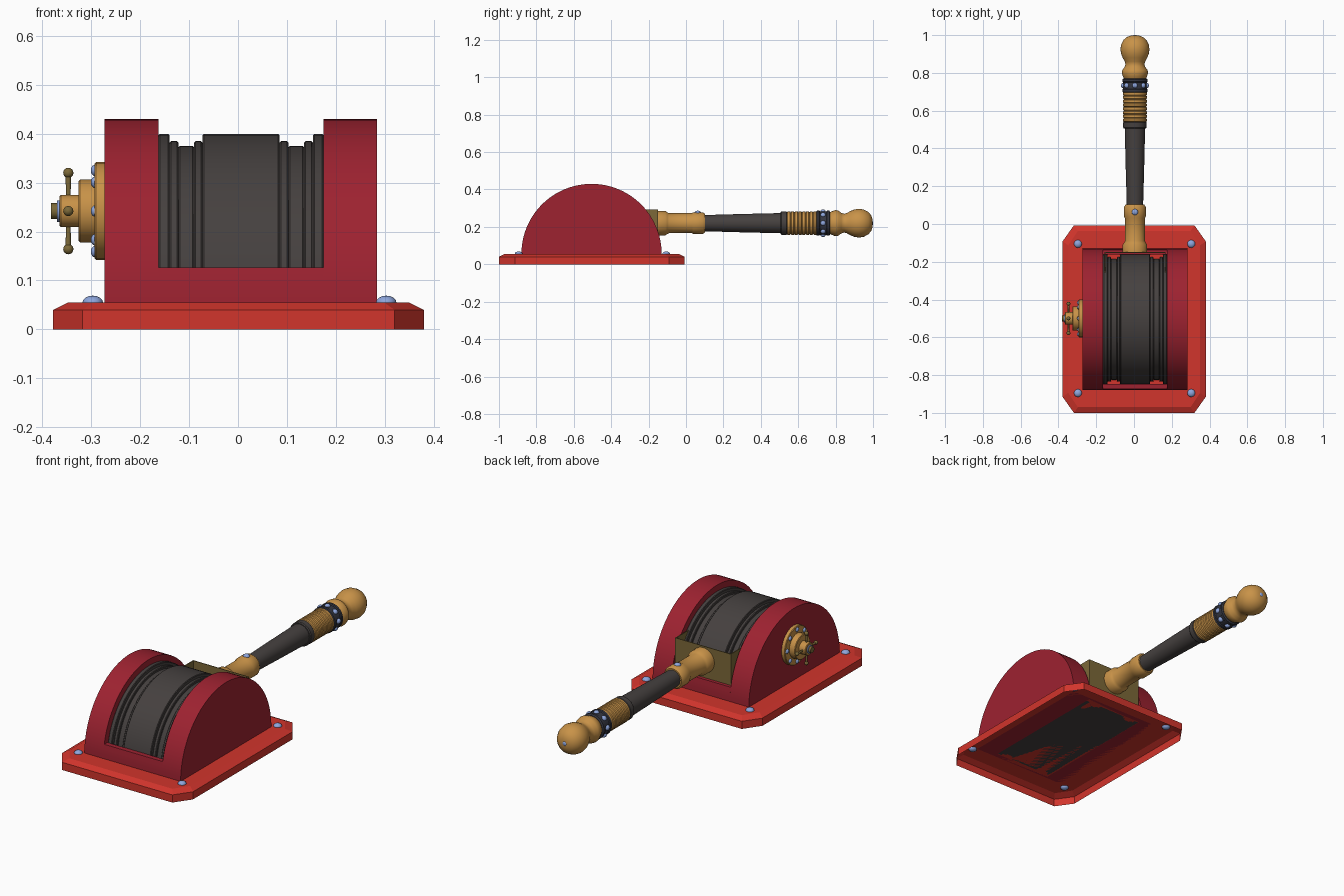
import bpy, bmesh, math
from mathutils import Matrix, Vector

if "Cube" in bpy.data.objects:
    bpy.data.objects.remove(bpy.data.objects["Cube"])

def mat(name, r, g, b):
    m = bpy.data.materials.new(name)
    m.diffuse_color = (r, g, b, 1)
    m.use_nodes = True
    m.node_tree.nodes["Principled BSDF"].inputs["Base Color"].default_value = m.diffuse_color
    return m

RED = mat("bright red", 0.64, 0.035, 0.025)
CRIMSON = mat("crimson", 0.34, 0.016, 0.03)
GREY = mat("warm dark grey", 0.06, 0.052, 0.05)
BRASS = mat("brass", 0.58, 0.29, 0.065)
DARKBRASS = mat("dark brass", 0.20, 0.14, 0.04)
STEEL = mat("blue steel", 0.27, 0.38, 0.72)
NAVY = mat("dark slate", 0.035, 0.037, 0.052)

def finish(name, bm, material, smooth=True, recalc=True):
    bmesh.ops.remove_doubles(bm, verts=bm.verts, dist=1e-5)
    if recalc:
        bmesh.ops.recalc_face_normals(bm, faces=bm.faces)
    me = bpy.data.meshes.new(name)
    bm.to_mesh(me)
    bm.free()
    me.materials.append(material)
    ob = bpy.data.objects.new(name, me)
    bpy.context.collection.objects.link(ob)
    if smooth:
        bpy.ops.object.select_all(action='DESELECT')
        ob.select_set(True)
        bpy.context.view_layer.objects.active = ob
        bpy.ops.object.shade_smooth_by_angle(angle=math.radians(35))
    return ob

def lathe(name, prof, axis, origin, material, seg=32, arc=2 * math.pi):
    """Turn (position, radius) points about an axis; arc starts at +y for axis x."""
    bm = bmesh.new()
    n = seg if arc > 6.28 else seg + 1
    prof = [(prof[0][0], 0)] + list(prof) + [(prof[-1][0], 0)]
    rings = []
    for i in range(n):
        a = arc * i / seg
        c, s = math.cos(a), math.sin(a)
        ring = []
        for p, r in prof:
            v = {'X': (p, r * c, r * s), 'Y': (r * c, p, r * s), 'Z': (r * c, r * s, p)}[axis]
            ring.append(bm.verts.new(Vector(v) + Vector(origin)))
        rings.append(ring)
    for i in range(seg):
        a, b = rings[i], rings[(i + 1) % n]
        for j in range(len(prof) - 1):
            if prof[j][1] == 0:
                bm.faces.new((a[j], a[j + 1], b[j + 1]))
            elif prof[j + 1][1] == 0:
                bm.faces.new((a[j], a[j + 1], b[j]))
            else:
                bm.faces.new((a[j], a[j + 1], b[j + 1], b[j]))
    bmesh.ops.remove_doubles(bm, verts=bm.verts, dist=1e-5)
    if arc < 6.28:
        bmesh.ops.holes_fill(bm, edges=bm.edges)
    return finish(name, bm, material)

def prism(name, pts, x0, x1, material):
    bm = bmesh.new()
    f = bm.faces.new([bm.verts.new((x0, y, z)) for y, z in pts])
    ext = bmesh.ops.extrude_face_region(bm, geom=[f])['geom']
    bmesh.ops.translate(bm, vec=(x1 - x0, 0, 0), verts=[v for v in ext if isinstance(v, bmesh.types.BMVert)])
    return finish(name, bm, material)

def dome(name, pos, direction, r, h, material=STEEL):
    bm = bmesh.new()
    bmesh.ops.create_uvsphere(bm, u_segments=12, v_segments=8, radius=1)
    rot = Vector(direction).to_track_quat('Z', 'Y').to_matrix().to_4x4()
    bmesh.ops.transform(bm, verts=bm.verts, matrix=Matrix.Translation(pos) @ rot @ Matrix.Diagonal((r, r, h, 1)))
    return finish(name, bm, material)

# Base: hollow tray with cut corners and sloped rim, open underneath
bm = bmesh.new()
loops = []
for z, d in ((0, 0), (0.04, 0), (0.055, 0.03)):
    hx, hy, cx, cy = 0.379 - d, 0.4965 - d, 0.06 - d * 0.3, 0.085 - d * 0.3
    pts = [(hx, hy - cy), (hx - cx, hy), (-hx + cx, hy), (-hx, hy - cy),
           (-hx, -hy + cy), (-hx + cx, -hy), (hx - cx, -hy), (hx, -hy + cy)]
    loops.append([bm.verts.new((x + 0.001, y - 0.5035, z)) for x, y in pts])
for a, b in zip(loops, loops[1:]):
    for i in range(8):
        j = (i + 1) % 8
        bm.faces.new((a[i], a[j], b[j], b[i]))
bm.faces.new(loops[-1])
finish("base_tray", bm, RED, smooth=False, recalc=False)

# Housing: two half-round cheeks and low end walls
CY, CZ, R = -0.505, 0.055, 0.375
half = [(CY + R * math.cos(math.pi * i / 48), CZ + R * math.sin(math.pi * i / 48)) for i in range(49)]
prism("housing_cheek_left", half, -0.273, -0.163, CRIMSON)
prism("housing_cheek_right", half, 0.175, 0.284, CRIMSON)
for side, nm in ((-1, "front"), (1, "rear")):
    wall = []
    for r, order in ((R, (0, 1, 2, 3)), (0.35, (3, 2, 1, 0))):
        top = math.asin(0.072 / r)
        wall += [(CY + side * r * math.cos(top * k / 3), CZ + r * math.sin(top * k / 3)) for k in order]
    prism("housing_wall_" + nm, wall, -0.163, 0.175, CRIMSON)

# Grooved drum between the cheeks
xs = (-0.163, -0.14, -0.122, -0.09, -0.073, 0.085, 0.103, 0.135, 0.153, 0.175)
rs = (0.345, 0.33, 0.32, 0.33, 0.345, 0.33, 0.32, 0.33, 0.345)
prof = []
for i, r in enumerate(rs):
    prof += [(xs[i], r - 0.003), (xs[i] + 0.003, r), (xs[i + 1] - 0.003, r), (xs[i + 1], r - 0.003)]
lathe("drum", prof, 'X', (0, CY, CZ), GREY, 48, math.pi)

# Lever bracket: thin plate with side walls reaching into the drum
for nm, x0, x1, y0 in (("plate", -0.155, 0.167, -0.153), ("left_side", -0.155, -0.151, -0.26),
                       ("right_side", 0.163, 0.167, -0.26)):
    prism("bracket_" + nm, [(y0, 0.13), (-0.149, 0.13), (-0.149, 0.293), (y0, 0.293)], x0, x1, DARKBRASS)

# Lever parts along y
LO = (0.005, 0, 0.22)
lathe("lever_socket", [(-0.15, 0.065), (-0.11, 0.065), (-0.1, 0.058), (-0.09, 0.053), (0.03, 0.053),
                       (0.04, 0.058), (0.09, 0.058), (0.102, 0.05)], 'Y', LO, BRASS)
lathe("lever_shaft", [(0.09, 0.043), (0.3, 0.049), (0.51, 0.054)], 'Y', LO, GREY)
lathe("grip_ferrule", [(0.505, 0.058), (0.51, 0.062), (0.537, 0.062), (0.542, 0.058)], 'Y', LO, GREY)
wrap = []
for i in range(8):
    y = 0.54 + i * 0.02
    wrap += [(y, 0.058), (y + 0.004, 0.063), (y + 0.016, 0.063)]
lathe("grip_wrap", wrap + [(0.70, 0.058)], 'Y', LO, BRASS)
lathe("grip_collar", [(0.695, 0.06), (0.70, 0.067), (0.712, 0.067), (0.716, 0.063), (0.75, 0.063),
                      (0.754, 0.067), (0.766, 0.067), (0.771, 0.06)], 'Y', LO, NAVY)
for i in range(8):
    a = math.pi * i / 4
    d = Vector((math.cos(a), 0, math.sin(a)))
    dome("collar_stud_%d" % i, Vector((0.005, 0.733, 0.22)) + d * 0.063, d, 0.014, 0.011)
lathe("lever_knob", [(0.765, 0.055), (0.78, 0.063), (0.80, 0.07), (0.815, 0.067), (0.83, 0.055), (0.845, 0.05),
                     (0.86, 0.054), (0.88, 0.065), (0.9, 0.073), (0.925, 0.077), (0.95, 0.073),
                     (0.975, 0.06), (0.99, 0.042), (0.998, 0.02)], 'Y', LO, BRASS)
dome("knob_screw", (0.005, 0.996, 0.22), (0, 1, 0), 0.012, 0.005)
dome("socket_bolt", (0.005, 0.063, 0.276), (0, 0, 1), 0.017, 0.011)

# Base bolts
for i, (x, y) in enumerate([(x, y) for x in (-0.297, 0.303) for y in (-0.895, -0.105)]):
    dome("base_bolt_%d" % i, (x, y, 0.055), (0, 0, 1), 0.021, 0.014)

# Valve on the left cheek
VC = Vector((0, -0.5, 0.242))
lathe("valve_flange", [(-0.272, 0.1), (-0.29, 0.1), (-0.293, 0.097)], 'X', VC, BRASS)
lathe("valve_boss", [(-0.29, 0.064), (-0.323, 0.064), (-0.326, 0.061)], 'X', VC, BRASS)
lathe("valve_hub", [(-0.32, 0.033), (-0.362, 0.033), (-0.365, 0.03)], 'X', VC, BRASS, 24)
lathe("valve_washer", [(-0.36, 0.022), (-0.37, 0.022)], 'X', VC, STEEL, 16)
lathe("valve_tip", [(-0.365, 0.016), (-0.382, 0.016)], 'X', VC, DARKBRASS, 12)
for i in range(8):
    a = math.pi * i / 4
    dome("flange_bolt_%d" % i, VC + Vector((-0.292, 0.083 * math.cos(a), 0.083 * math.sin(a))), (-1, 0, 0), 0.012, 0.009)
spoke = [(-0.078, 0.006), (-0.03, 0.0045), (0.03, 0.0045), (0.078, 0.006)]
SC = VC + Vector((-0.347, 0, 0))
for axis, d in (('Y', Vector((0, 1, 0))), ('Z', Vector((0, 0, 1)))):
    lathe("valve_spoke_" + axis.lower(), spoke, axis, SC, DARKBRASS, 12)
    for s in (-1, 1):
        dome("spoke_ball_%s_%s" % (axis.lower(), "a" if s < 0 else "b"), SC + d * 0.078 * s, d, 0.0105, 0.0105, DARKBRASS)
